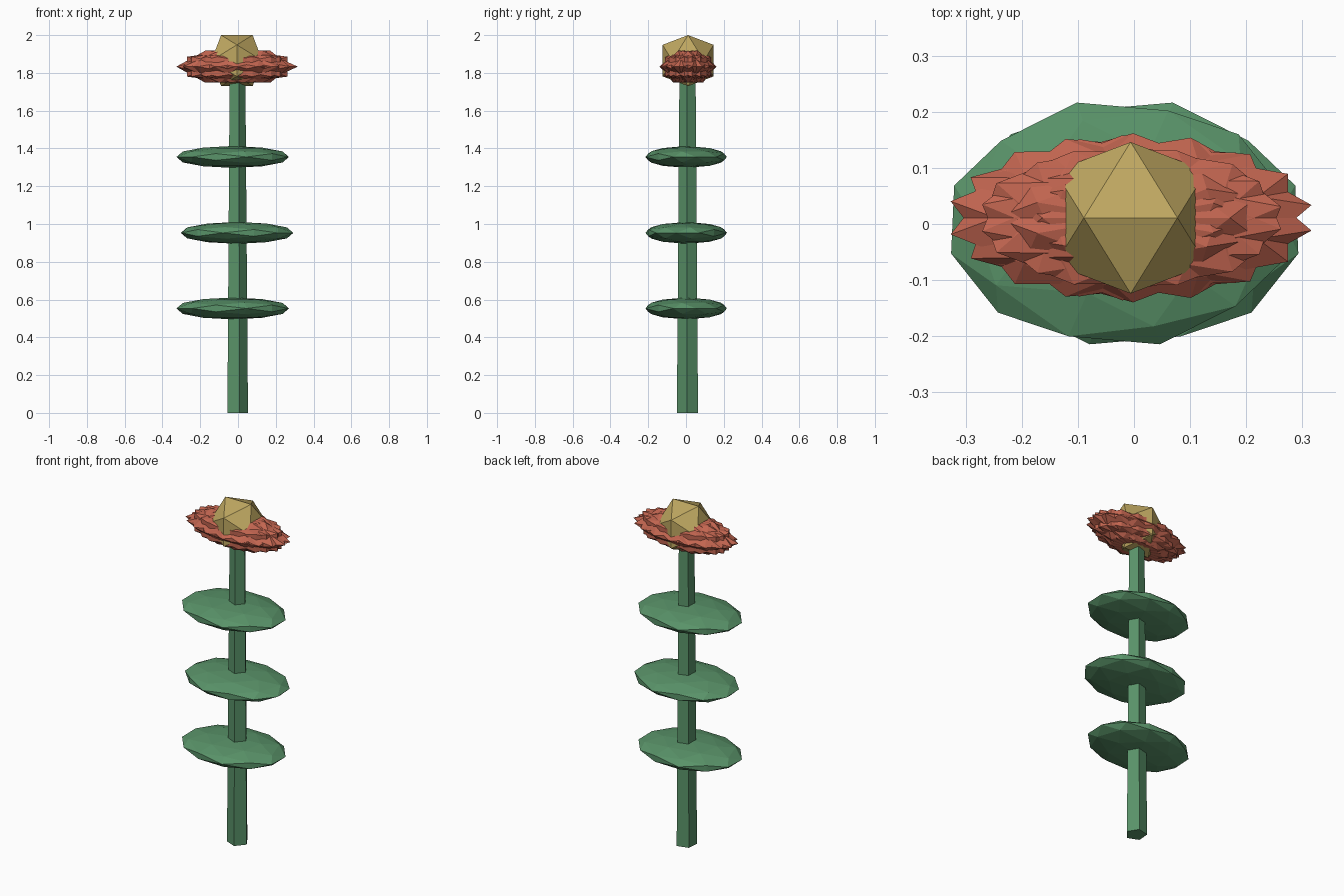
import bpy, bmesh, math
from mathutils import Matrix, Vector

if "Cube" in bpy.data.objects:
    bpy.data.objects.remove(bpy.data.objects["Cube"])

PHI = (1 + 5 ** 0.5) / 2


def material(name, rgb):
    m = bpy.data.materials.new(name)
    m.diffuse_color = (*rgb, 1)
    m.use_nodes = True
    m.node_tree.nodes["Principled BSDF"].inputs["Base Color"].default_value = m.diffuse_color
    return m


GREEN = material("leaf green", (0.10, 0.29, 0.14))
RED = material("petal red", (0.54, 0.13, 0.08))
GOLD = material("centre gold", (0.52, 0.39, 0.12))


def add_object(name, bm, mat):
    bmesh.ops.recalc_face_normals(bm, faces=bm.faces[:])
    me = bpy.data.meshes.new(name)
    bm.to_mesh(me)
    bm.free()
    me.materials.append(mat)
    ob = bpy.data.objects.new(name, me)
    bpy.context.collection.objects.link(ob)
    return ob


def ico_ball(bm, centre, size, turn=0.0, detail=0):
    """Edge-up icosahedron, turned about z, then squashed to size."""
    part = bmesh.new()
    for a in (-1, 1):
        for b in (-PHI, PHI):
            for co in ((a, 0, b), (0, b, a), (b, a, 0)):
                part.verts.new(Vector(co).normalized())
    bmesh.ops.convex_hull(part, input=part.verts[:])
    if detail:
        bmesh.ops.subdivide_edges(part, edges=part.edges[:], cuts=detail, use_grid_fill=True)
        for v in part.verts:
            v.co.normalize()
    mat = (Matrix.Translation(centre) @ Matrix.Diagonal((*size, 1))
           @ Matrix.Rotation(turn, 4, 'Z'))
    part.transform(mat)
    me = bpy.data.meshes.new("part")
    part.to_mesh(me)
    part.free()
    bm.from_mesh(me)
    bpy.data.meshes.remove(me)


CX, CY = -0.006, 0.011

# Stem: tapered five-sided column
bm = bmesh.new()
bmesh.ops.create_cone(bm, cap_ends=True, segments=5, radius1=0.059, radius2=0.045, depth=1.8,
                      matrix=Matrix.Translation((CX, CY - 0.002, 0.9))
                      @ Matrix.Rotation(math.radians(-4 - 90), 4, 'Z'))
add_object("stem", bm, GREEN)

# Leaves: three flattened faceted balls, alternating in turn
for i, (x, z, turn) in enumerate(((-0.028, 0.553, 14), (-0.005, 0.953, -14), (-0.028, 1.355, 14))):
    bm = bmesh.new()
    ico_ball(bm, (x, 0.001, z), (0.307, 0.222, 0.058), math.radians(turn), 1)
    add_object(f"leaf_{i + 1}", bm, GREEN)

# Petals: nine overlapping squashed balls making a jagged disc
bm = bmesh.new()
for i in range(9):
    a = math.tau * i / 9
    ico_ball(bm, (CX + 0.01 * math.cos(a), CY + 0.002 * math.sin(a), 1.833),
             (0.318, 0.149, 0.1), a)
add_object("petals", bm, RED)

# Flower centre
bm = bmesh.new()
ico_ball(bm, (CX, CY, 1.865), (0.1587,) * 3)
add_object("flower_centre", bm, GOLD)
